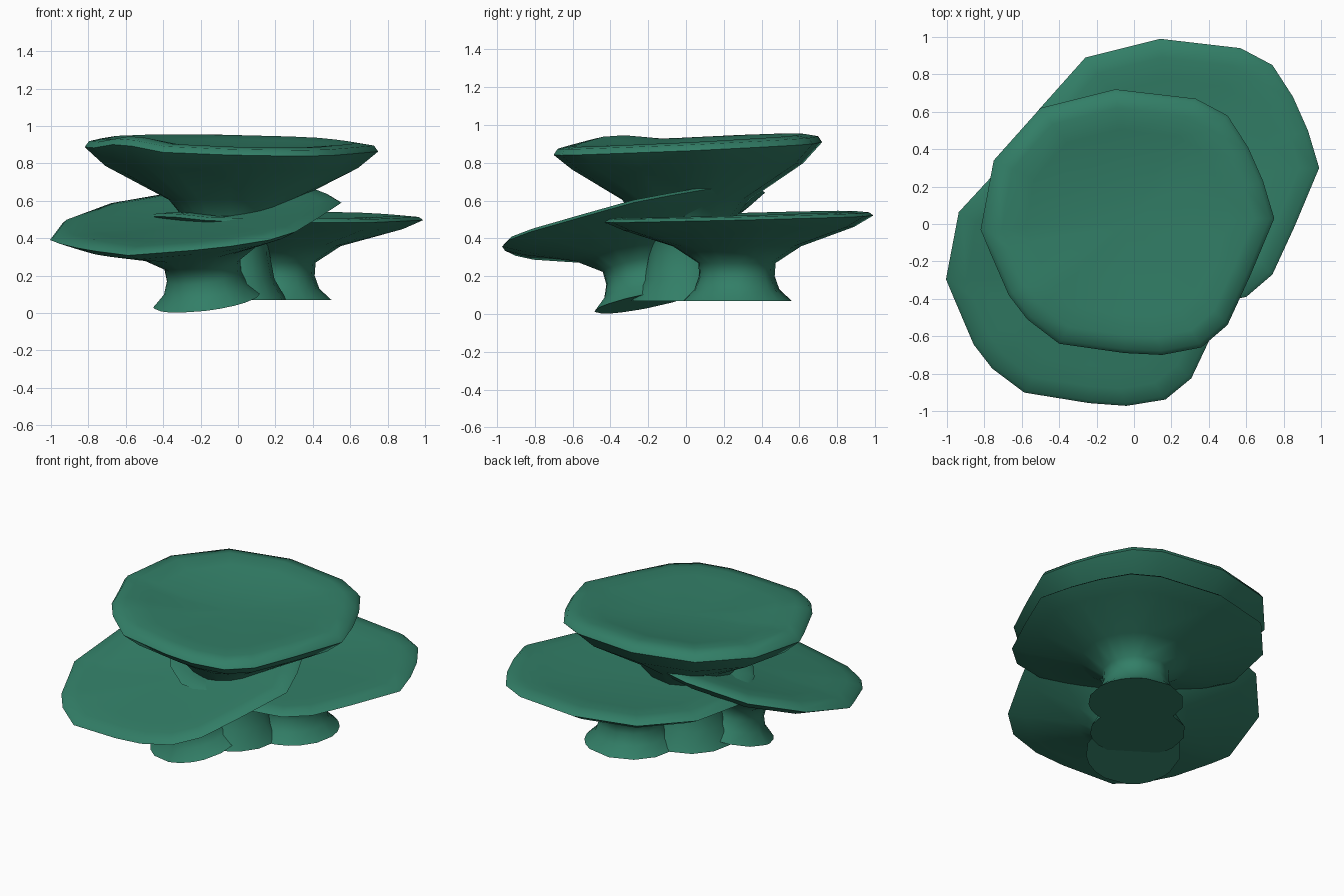
import bpy, bmesh, math
from mathutils import Matrix

cube = bpy.data.objects.get("Cube")
if cube:
    bpy.data.objects.remove(cube, do_unlink=True)

green = bpy.data.materials.new("deep_green")
green.use_nodes = True
color = (0.032, 0.21, 0.135, 1)
green.diffuse_color = color
bsdf = green.node_tree.nodes["Principled BSDF"]
bsdf.inputs["Base Color"].default_value = color
bsdf.inputs["Roughness"].default_value = 0.8

# Irregular outline of the cap, counter-clockwise
OUTLINE = [(.78, .03), (.72, .23), (.64, .41), (.53, .58), (.36, .67), (-.07, .72),
           (-.47, .62), (-.72, .34), (-.79, -.03), (-.74, -.15), (-.64, -.38),
           (-.54, -.51), (-.37, -.64), (-.02, -.69), (.18, -.70), (.39, -.66),
           (.53, -.54), (.65, -.28)]

# Stem rings (radius, height), then cap rings (outline scale, height, waviness)
STEM = [(.29, 0), (.225, .06), (.20, .13), (.205, .20), (.34, .288)]
CAP = [(.86, .382, .5), (1, .433, 1), (.97, .45, 1), (.86, .457, 1),
       (.7, .45, .7), (.45, .437, .2)]


def wave(x, y):
    """The rim rises to the back, with a bump at the front left corner."""
    bump = max(0, 1 - math.hypot(x + .6, y + .45) / .35)
    return .024 * y - .009 * x + .022 * bump


def mushroom(name, location, height=1, tilt=(0, 0)):
    bm = bmesh.new()
    rings = []
    for radius, z in STEM:
        ring = []
        for x, y in OUTLINE:
            k = radius / math.hypot(x, y)
            ring.append(bm.verts.new((x * k, y * k, z)))
        rings.append(ring)
    for scale, z, amount in CAP:
        rings.append([bm.verts.new((x * scale, y * scale, z + amount * wave(x, y)))
                      for x, y in OUTLINE])
    n = len(OUTLINE)
    for low, high in zip(rings, rings[1:]):
        for i in range(n):
            j = (i + 1) % n
            bm.faces.new((low[i], low[j], high[j], high[i]))
    # Underside and dished centre
    bm.faces.new(rings[0][::-1])
    centre = bm.verts.new((0, 0, .433))
    for i in range(n):
        bm.faces.new((rings[-1][i], rings[-1][(i + 1) % n], centre))
    turn = Matrix.Rotation(tilt[0], 4, 'X') @ Matrix.Rotation(tilt[1], 4, 'Y')
    bm.transform(Matrix.Translation(location) @ turn @ Matrix.Diagonal((1, 1, height, 1)))
    mesh = bpy.data.meshes.new(name)
    bm.to_mesh(mesh)
    bm.free()
    mesh.materials.append(green)
    obj = bpy.data.objects.new(name, mesh)
    bpy.context.collection.objects.link(obj)
    bpy.ops.object.select_all(action='DESELECT')
    obj.select_set(True)
    bpy.context.view_layer.objects.active = obj
    bpy.ops.object.shade_smooth_by_angle(angle=math.radians(65))


mushroom("tall_middle_mushroom", (-.03, 0, .07), height=1.86)
mushroom("back_left_mushroom", (.21, .27, .07))
mushroom("leaning_front_right_mushroom", (-.165, -.20, .07), tilt=(.2, -.13))
